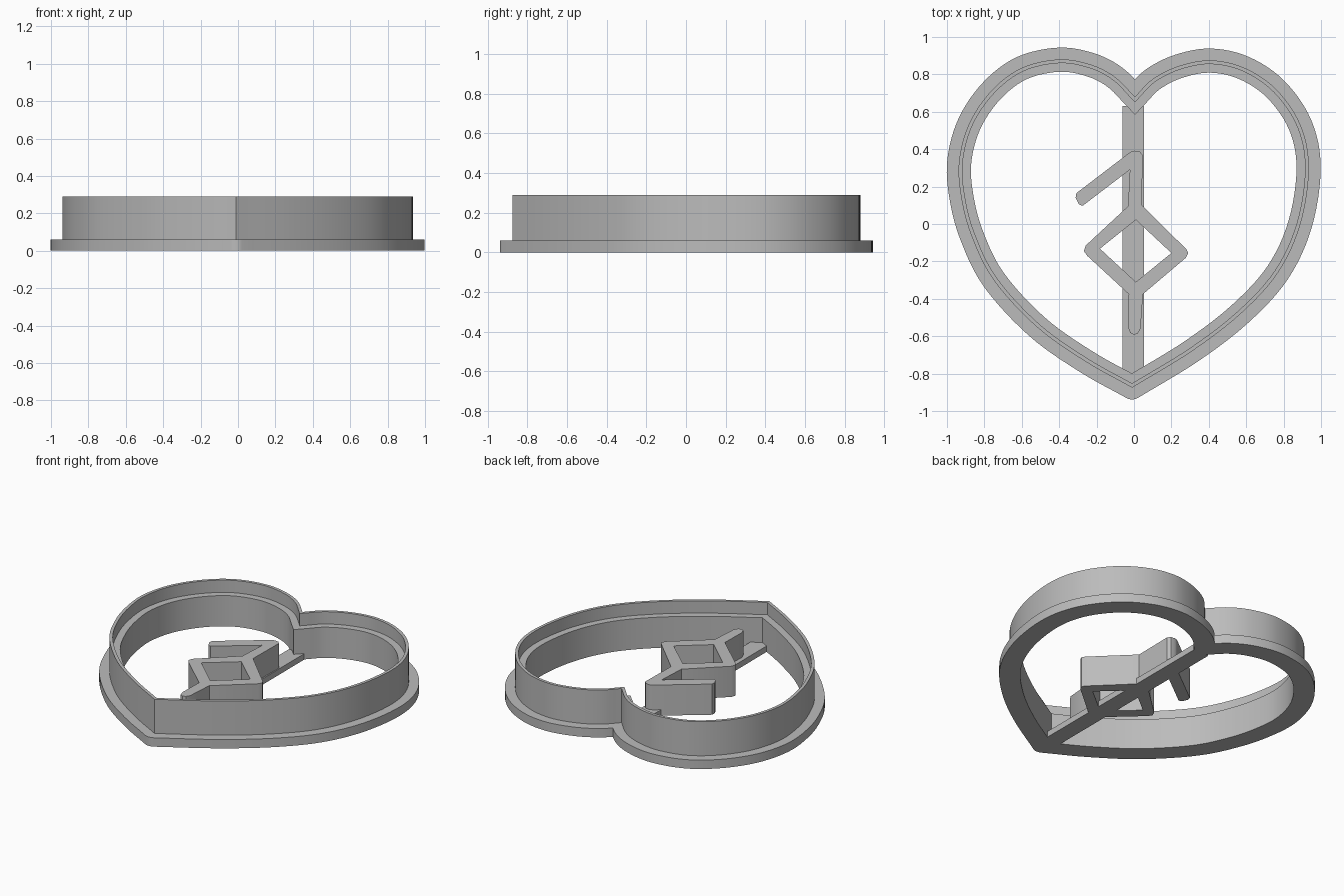
import bpy
import bmesh
import math
from mathutils import Vector

default = bpy.data.objects.get("Cube")
if default:
    bpy.data.objects.remove(default, do_unlink=True)

grey = bpy.data.materials.new("plain grey")
grey.use_nodes = True
COLOUR = (0.5, 0.5, 0.5, 1)
grey.diffuse_color = COLOUR
grey.node_tree.nodes["Principled BSDF"].inputs["Base Color"].default_value = COLOUR

FLANGE_TOP, LEDGE_TOP, BLADE_TOP, BAR_TOP = 0.06, 0.207, 0.29, 0.04


def finish(name, bm):
    bmesh.ops.remove_doubles(bm, verts=bm.verts, dist=0.0002)
    bmesh.ops.recalc_face_normals(bm, faces=bm.faces)
    mesh = bpy.data.meshes.new(name)
    bm.to_mesh(mesh)
    bm.free()
    mesh.materials.append(grey)
    obj = bpy.data.objects.new(name, mesh)
    bpy.context.collection.objects.link(obj)
    return obj


def select_only(obj):
    bpy.ops.object.select_all(action='DESELECT')
    obj.select_set(True)
    bpy.context.view_layer.objects.active = obj


def spline(points, steps=6):
    """Smooth open path through the points, without its last point."""
    p = [Vector(q) for q in points]
    p = [2 * p[0] - p[1]] + p + [2 * p[-1] - p[-2]]
    path = []
    for a, b, c, d in zip(p, p[1:], p[2:], p[3:]):
        for i in range(steps):
            t = i / steps
            path.append(0.5 * (2 * b + (c - a) * t + (2 * a - 5 * b + 4 * c - d) * t ** 2
                               + (3 * b - a - 3 * c + d) * t ** 3))
    return path


def offset_loop(path, dist, tip, fan=7):
    """Offset a counter-clockwise loop outward, rounding the tip when growing."""
    loop = []
    for i, p in enumerate(path):
        d1 = (p - path[i - 1]).normalized()
        d2 = (path[(i + 1) % len(path)] - p).normalized()
        n1, n2 = Vector((d1.y, -d1.x)), Vector((d2.y, -d2.x))
        mid = (n1 + n2).normalized()
        mitre = p + mid * dist / mid.dot(n1)
        if i != tip:
            loop.append(mitre)
            continue
        for k in range(fan):
            n = n1.lerp(n2, k / (fan - 1)).normalized()
            loop.append(p + n * dist if dist > 0 else mitre)
    return loop


# Heart outline: left half runs from the cleft to the tip, right half back up
left_half = [(0.005, 0.68), (-0.10, 0.785), (-0.23, 0.852), (-0.40, 0.88), (-0.60, 0.835),
             (-0.76, 0.715), (-0.88, 0.54), (-0.935, 0.34), (-0.925, 0.15), (-0.87, -0.06),
             (-0.75, -0.3), (-0.52, -0.55), (-0.26, -0.735), (-0.01, -0.875)]
right_half = [(-0.01, -0.875), (0.31, -0.68), (0.57, -0.48), (0.77, -0.26), (0.89, 0.0),
              (0.935, 0.3), (0.89, 0.53), (0.76, 0.72), (0.59, 0.835), (0.41, 0.875),
              (0.24, 0.845), (0.1, 0.775), (0.005, 0.68)]
left_path = spline(left_half)
heart = left_path + spline(right_half)
tip_index = len(left_path)

# Heart cutter: flange, thin blade and inner ledge as one stepped section
section = [(0.063, 0), (0.063, FLANGE_TOP), (0, FLANGE_TOP), (0, BLADE_TOP),
           (-0.02, BLADE_TOP), (-0.02, LEDGE_TOP), (-0.066, LEDGE_TOP), (-0.066, 0)]
bm = bmesh.new()
rings = [[bm.verts.new((p.x, p.y, z)) for p in offset_loop(heart, d, tip_index)]
         for d, z in section]
for k, lower in enumerate(rings):
    upper = rings[(k + 1) % len(rings)]
    for i in range(len(lower)):
        j = (i + 1) % len(lower)
        bm.faces.new((lower[i], lower[j], upper[j], upper[i]))
cutter = finish("heart_cutter", bm)
select_only(cutter)
bpy.ops.object.shade_smooth_by_angle(angle=math.radians(30))

# Support bar across the heart
bm = bmesh.new()
bmesh.ops.create_cube(bm, size=1)
bmesh.ops.scale(bm, verts=bm.verts, vec=(0.114, 1.46, BAR_TOP))
bmesh.ops.translate(bm, verts=bm.verts, vec=(-0.004, -0.1, BAR_TOP / 2))
finish("support_bar", bm)

# Raised symbol: stem with a slanted arm and an open diamond
symbol_outline = [(-0.02, 0.385), (0, 0.392), (0.03, 0.388), (0.046, 0.37), (0.042, 0.1),
                  (0.28, -0.135), (0.29, -0.155), (0.278, -0.18), (0.048, -0.375),
                  (0.035, -0.56), (0.02, -0.585), (0, -0.592), (-0.02, -0.582),
                  (-0.032, -0.55), (-0.028, -0.375), (-0.25, -0.17), (-0.268, -0.145),
                  (-0.258, -0.115), (-0.032, 0.095), (-0.022, 0.29), (-0.275, 0.097),
                  (-0.295, 0.105), (-0.312, 0.14), (-0.308, 0.165)]
diamond_hole = [(0.01, 0.022), (0.2, -0.155), (0.01, -0.31), (-0.182, -0.132)]
curve = bpy.data.curves.new("raised_symbol", 'CURVE')
curve.dimensions = '2D'
curve.fill_mode = 'BOTH'
curve.extrude = LEDGE_TOP / 2
for outline in (symbol_outline, diamond_hole):
    poly = curve.splines.new('POLY')
    poly.points.add(len(outline) - 1)
    for point, (x, y) in zip(poly.points, outline):
        point.co = (x, y, 0, 1)
    poly.use_cyclic_u = True
curve.materials.append(grey)
symbol = bpy.data.objects.new("raised_symbol", curve)
symbol.location.z = LEDGE_TOP / 2
bpy.context.collection.objects.link(symbol)
select_only(symbol)
bpy.ops.object.convert(target='MESH')
bpy.ops.object.shade_smooth_by_angle(angle=math.radians(30))
